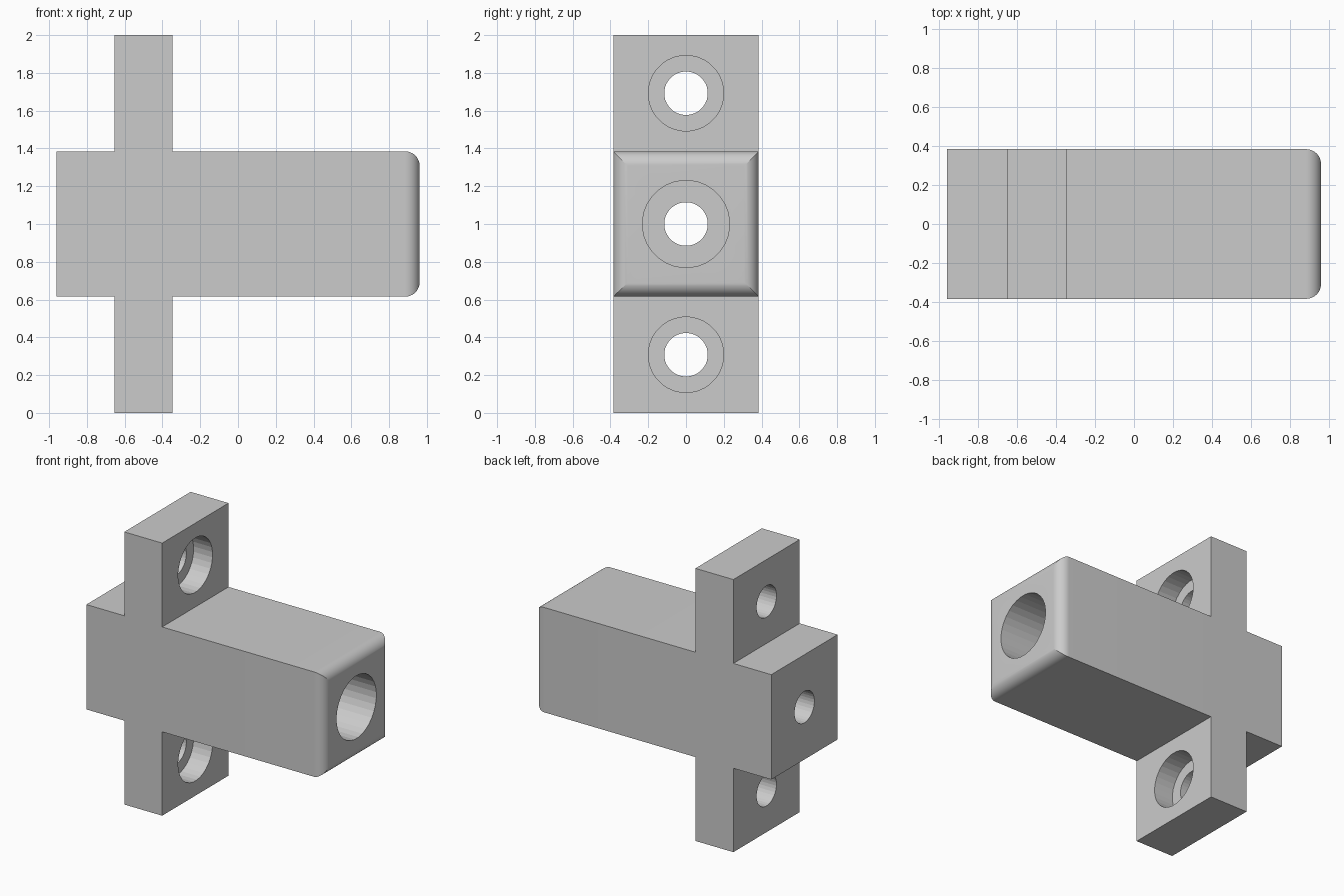
import bpy, bmesh
from math import sin, cos, pi, sqrt, radians

if "Cube" in bpy.data.objects:
    bpy.data.objects.remove(bpy.data.objects["Cube"])

MM = 1 / 13                      # part is drawn in whole millimetres
HALF_LEN, HALF_W, FILLET = 12.5, 5.0, 1.0
FLANGE_BACK, FLANGE_FRONT = -8.5, -4.5


def loft_x(name, sections, sides, z=1.0, stretch=1.0):
    """Loft regular polygons along x; sections are (x, radius) in mm."""
    bm = bmesh.new()
    rings = []
    for x, r in sections:
        ring = []
        for i in range(sides):
            a = 2 * pi * (i + 0.5) / sides
            ring.append(bm.verts.new((x * MM, r * MM * cos(a),
                                      z + r * MM * stretch * sin(a))))
        rings.append(ring)
    for a, b in zip(rings, rings[1:]):
        for i in range(sides):
            j = (i + 1) % sides
            bm.faces.new((a[i], a[j], b[j], b[i]))
    bm.faces.new(rings[0])
    bm.faces.new(rings[-1])
    bmesh.ops.recalc_face_normals(bm, faces=bm.faces)
    mesh = bpy.data.meshes.new(name)
    bm.to_mesh(mesh)
    bm.free()
    obj = bpy.data.objects.new(name, mesh)
    bpy.context.collection.objects.link(obj)
    return obj


def combine(target, tool, operation):
    mod = target.modifiers.new(tool.name, 'BOOLEAN')
    mod.operation, mod.object, mod.solver = operation, tool, 'EXACT'
    bpy.context.view_layer.objects.active = target
    bpy.ops.object.modifier_apply(modifier=mod.name)
    bpy.data.objects.remove(tool, do_unlink=True)


# Square body with mitred rounding around its +x end
D = sqrt(2)
STEPS = 12
profile = [(-HALF_LEN, HALF_W * D)]
for i in range(STEPS + 1):
    t = pi / 2 * i / STEPS
    profile.append((HALF_LEN - FILLET + FILLET * sin(t),
                    (HALF_W - FILLET + FILLET * cos(t)) * D))
body = loft_x("flanged_body", profile, 4)

# Tall mounting flange
flange = loft_x("flange", [(FLANGE_BACK, HALF_W * D), (FLANGE_FRONT, HALF_W * D)],
                4, stretch=13 / HALF_W)
combine(body, flange, 'UNION')

# Central stepped bore, then the counterbored screw holes above and below
bores = [("main_bore", 0, -HALF_LEN, FLANGE_BACK, HALF_LEN, 3.0)]
for name, side in (("upper_hole", 1), ("lower_hole", -1)):
    bores.append((name, side * 9, FLANGE_BACK, -6.5, FLANGE_FRONT, 2.6))
for name, dz, back, step, front, wide in bores:
    cutter = loft_x(name, [(back - 1, 1.5), (step, 1.5), (step, wide), (front + 1, wide)],
                    32, z=1 + dz * MM)
    combine(body, cutter, 'DIFFERENCE')

# Smooth rounding, faceted bores
bpy.ops.object.select_all(action='DESELECT')
body.select_set(True)
bpy.context.view_layer.objects.active = body
bpy.ops.object.shade_smooth_by_angle(angle=radians(9))
